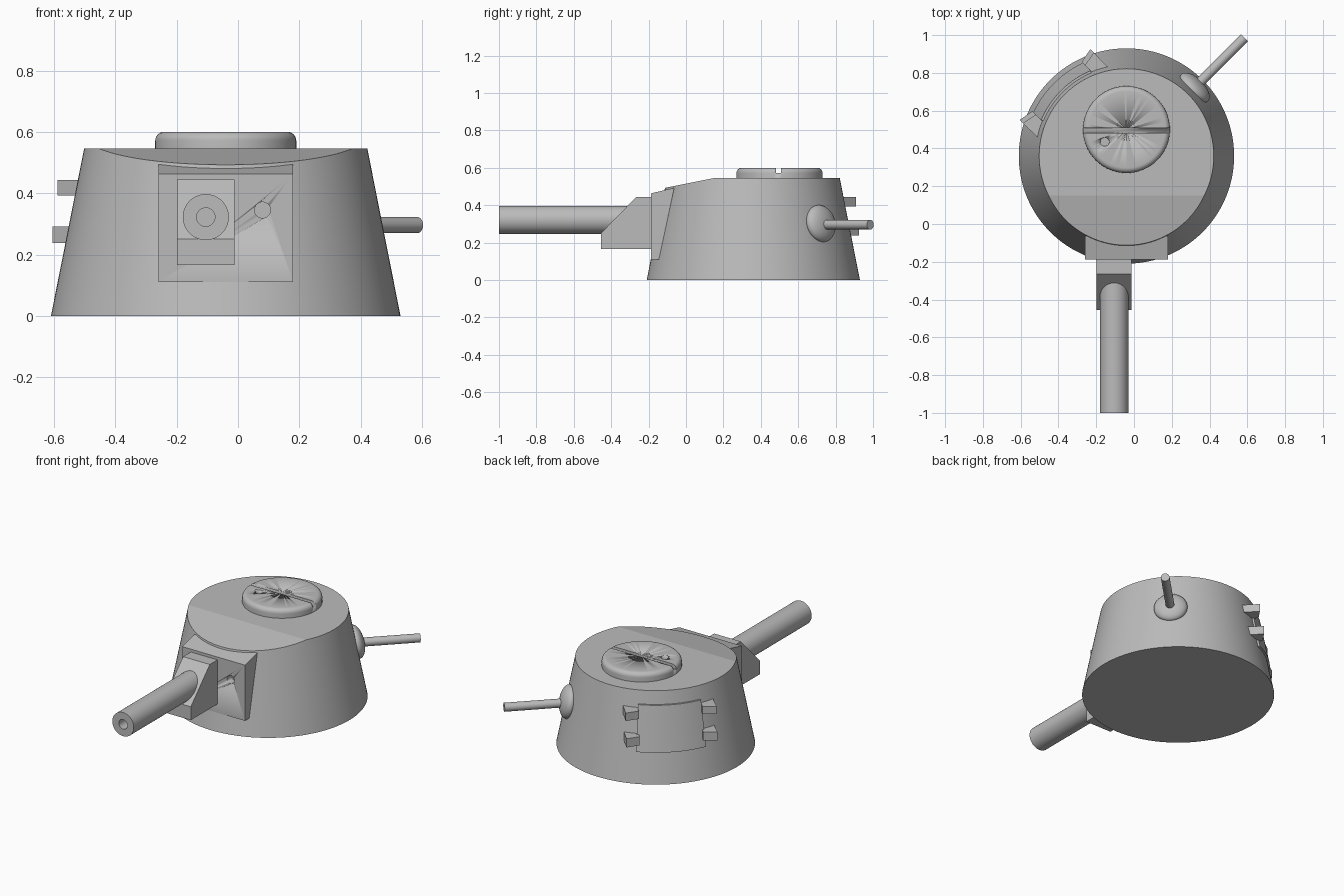
import bpy, bmesh, math
from mathutils import Matrix, Vector

cube = bpy.data.objects.get("Cube")
if cube:
    bpy.data.objects.remove(cube, do_unlink=True)

CENTRE = Vector((-0.04, 0.36, 0))
BASE_R, TOP_R, HEIGHT = 0.57, 0.462, 0.545
TILT = math.atan2(BASE_R - TOP_R, HEIGHT)

grey = bpy.data.materials.new("armour_grey")
grey.use_nodes = True
grey.diffuse_color = (0.5, 0.5, 0.5, 1)
grey.node_tree.nodes["Principled BSDF"].inputs["Base Color"].default_value = (0.5, 0.5, 0.5, 1)


def wall_radius(z):
    return BASE_R + (TOP_R - BASE_R) * z / HEIGHT


def finish(name, bm, matrix=Matrix()):
    bmesh.ops.recalc_face_normals(bm, faces=bm.faces)
    mesh = bpy.data.meshes.new(name)
    bm.to_mesh(mesh)
    bm.free()
    mesh.transform(matrix)
    mesh.materials.append(grey)
    obj = bpy.data.objects.new(name, mesh)
    bpy.context.collection.objects.link(obj)
    bpy.ops.object.select_all(action='DESELECT')
    obj.select_set(True)
    bpy.context.view_layer.objects.active = obj
    bpy.ops.object.shade_smooth_by_angle(angle=math.radians(30))
    return obj


def lathe(name, profile, matrix=Matrix(), steps=64):
    """Spin (radius, height) points about z; ends lie on the axis."""
    bm = bmesh.new()
    verts = [bm.verts.new((r, 0, h)) for r, h in profile]
    edges = [bm.edges.new(pair) for pair in zip(verts, verts[1:])]
    bmesh.ops.spin(bm, geom=verts + edges, cent=(0, 0, 0), axis=(0, 0, 1),
                   angle=math.tau, steps=steps, use_merge=True)
    bmesh.ops.remove_doubles(bm, verts=bm.verts, dist=1e-5)
    return finish(name, bm, matrix)


def prism(name, outline, depth, matrix=Matrix()):
    """Extrude a flat (x, y) outline along z."""
    bm = bmesh.new()
    face = bm.faces.new([bm.verts.new((x, y, 0)) for x, y in outline])
    moved = bmesh.ops.extrude_face_region(bm, geom=[face])["geom"]
    bmesh.ops.translate(bm, vec=(0, 0, depth),
                        verts=[v for v in moved if isinstance(v, bmesh.types.BMVert)])
    return finish(name, bm, matrix)


def cut(obj, cutter):
    """Subtract a cutter and remove it."""
    cutter.hide_render = True
    mod = obj.modifiers.new("cut", 'BOOLEAN')
    mod.operation, mod.solver, mod.object = 'DIFFERENCE', 'EXACT', cutter
    bpy.context.view_layer.objects.active = obj
    bpy.ops.object.modifier_apply(modifier=mod.name)
    bpy.data.objects.remove(cutter, do_unlink=True)


def rod(name, radius, start, end):
    axis = Vector(end) - Vector(start)
    matrix = Matrix.Translation(start) @ axis.to_track_quat('Z', 'Y').to_matrix().to_4x4()
    return lathe(name, [(0, 0), (radius, 0), (radius, axis.length), (0, axis.length)], matrix, 32)


# Tapered body with the front of its roof sliced to a slope
bm = bmesh.new()
bmesh.ops.create_cone(bm, cap_ends=True, segments=128, radius1=BASE_R, radius2=TOP_R, depth=HEIGHT)
bmesh.ops.translate(bm, verts=bm.verts, vec=CENTRE + Vector((0, 0, HEIGHT / 2)))
sliced = bmesh.ops.bisect_plane(bm, geom=bm.verts[:] + bm.edges[:] + bm.faces[:], clear_outer=True,
                                plane_co=(0, 0.15, HEIGHT), plane_no=(0, -0.2, 1))
bmesh.ops.holes_fill(bm, edges=[e for e in bm.edges if e.is_boundary], sides=0)
body = finish("turret_body", bm)
# The shallow roof crease needs a tighter smoothing angle
bpy.ops.object.shade_smooth_by_angle(angle=math.radians(8))

# Roof hatch with rounded rim, slot and lock hole
R, H, B = 0.23, 0.6, 0.028
rim = [(R - B + B * math.cos(a), H - B + B * math.sin(a))
       for a in [math.pi / 2 * i / 6 for i in range(7)]]
hatch_at = Matrix.Translation((-0.04, 0.5, 0))
hatch = lathe("roof_hatch", [(0, 0.53), (R, 0.53)] + rim + [(0, H)], hatch_at, 96)
cut(hatch, prism("slot_cutter", [(-0.4, 0.482), (0.3, 0.482), (0.3, 0.508), (-0.4, 0.508)], 0.1,
                 Matrix.Translation((0, 0, 0.572))))
cut(hatch, rod("lock_cutter", 0.023, (-0.155, 0.435, 0.575), (-0.155, 0.435, 0.7)))

# Front plate and gun housing: side outlines (y, z) extruded along x
side = Matrix(((0, 0, 1, 0), (1, 0, 0, 0), (0, 1, 0, 0), (0, 0, 0, 1)))
plate = prism("front_plate", [(-0.188, 0.11), (-0.188, 0.463), (-0.063, 0.493), (-0.145, 0.11)],
              0.44, Matrix.Translation((-0.26, 0, 0)) @ side)
cut(plate, rod("port_cutter", 0.026, (0.08, -0.14, 0.345), (0.08, -0.3, 0.345)))
prism("gun_housing", [(-0.17, 0.165), (-0.455, 0.165), (-0.455, 0.25), (-0.265, 0.445), (-0.17, 0.445)],
      0.187, Matrix.Translation((-0.199, 0, 0)) @ side)

# Main gun with a hollow muzzle
gun_at = Matrix.Translation((-0.105, -0.25, 0.322)) @ Matrix.Rotation(math.pi / 2, 4, 'X')
lathe("main_gun", [(0, 0), (0.075, 0), (0.075, 0.75), (0.03, 0.75), (0.03, 0.6), (0, 0.6)], gun_at)

# Rear left ball mount and machine gun
diagonal = Matrix.Translation(CENTRE) @ Matrix.Rotation(math.pi / 4, 4, 'Z')
bm = bmesh.new()
bmesh.ops.create_uvsphere(bm, u_segments=48, v_segments=24, radius=1)
finish("ball_mount", bm, diagonal @ Matrix.Translation((wall_radius(0.3), 0, 0.302))
       @ Matrix.Rotation(-TILT, 4, 'Y') @ Matrix.Diagonal((0.048, 0.1, 0.1, 1)))
rod("machine_gun", 0.026, diagonal @ Vector((0.45, 0, 0.296)), diagonal @ Vector((0.884, 0, 0.296)))

# Curved rear right door lying on the wall
door_frame = Matrix.Translation(CENTRE) @ Matrix.Rotation(math.radians(135), 4, 'Z')
low, high, lift = 0.19, 0.465, 0.012
section = [(wall_radius(z) + offset, z) for z, offset in
           ((low, -0.02), (low, lift), (high, lift), (high, -0.02))]
bm = bmesh.new()
face = bm.faces.new([bm.verts.new((r, 0, z)) for r, z in section])
spread = math.radians(22)
bmesh.ops.rotate(bm, verts=bm.verts, matrix=Matrix.Rotation(-spread, 3, 'Z'))
bmesh.ops.spin(bm, geom=[face], axis=(0, 0, 1), angle=2 * spread, steps=24)
finish("rear_door", bm, door_frame)

# Four wedge hinges beside the door
for label, bottom, top, reach in (("upper", 0.393, 0.443, 0.51), ("lower", 0.237, 0.292, 0.535)):
    for name, s in (("left", -1), ("right", 1)):
        outline = [(reach - 0.015, s * 0.185), (reach, s * 0.265),
                   (reach - 0.125, s * 0.262), (reach - 0.1, s * 0.185)]
        prism(f"{label}_{name}_hinge", outline, top - bottom,
              door_frame @ Matrix.Translation((0, 0, bottom)))
